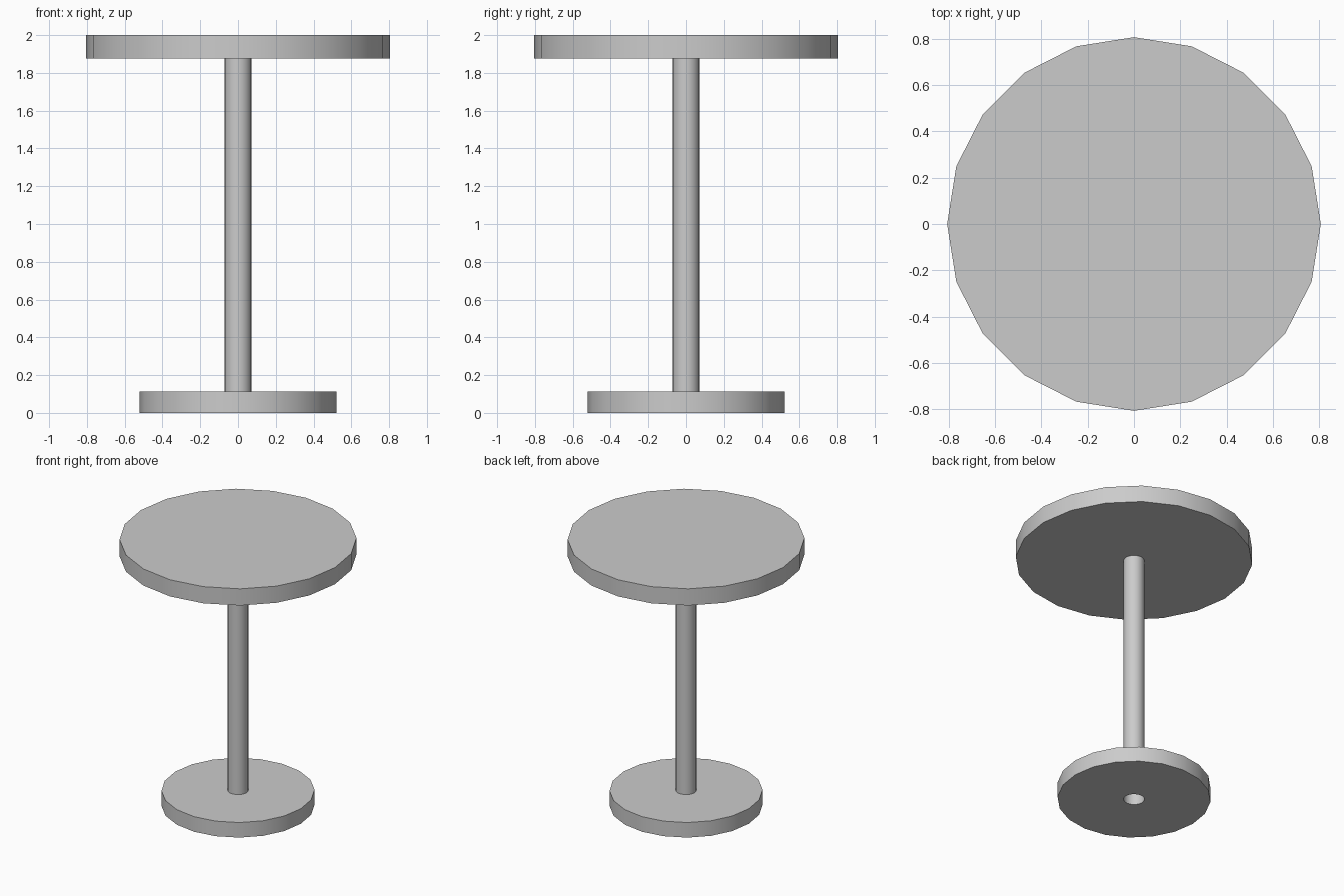
import bpy, bmesh, math

if "Cube" in bpy.data.objects:
    bpy.data.objects.remove(bpy.data.objects["Cube"])

SIDES = 20


def lathe(name, profile, closed=False):
    """Spin (radius, z) points round the z axis; radius 0 becomes a cap centre."""
    bm = bmesh.new()
    rings = []
    for r, z in profile:
        if r == 0:
            rings.append([bm.verts.new((0, 0, z))] * SIDES)
        else:
            rings.append([bm.verts.new((r * math.cos(2 * math.pi * i / SIDES),
                                        r * math.sin(2 * math.pi * i / SIDES), z))
                          for i in range(SIDES)])
    pairs = list(zip(rings, rings[1:]))
    if closed:
        pairs.append((rings[-1], rings[0]))
    for a, b in pairs:
        for i in range(SIDES):
            j = (i + 1) % SIDES
            corners = list(dict.fromkeys((a[i], a[j], b[j], b[i])))
            bm.faces.new(corners)
    mesh = bpy.data.meshes.new(name)
    bm.to_mesh(mesh)
    bm.free()
    obj = bpy.data.objects.new(name, mesh)
    bpy.context.collection.objects.link(obj)
    bpy.ops.object.select_all(action='DESELECT')
    obj.select_set(True)
    bpy.context.view_layer.objects.active = obj
    bpy.ops.object.shade_smooth_by_angle(angle=math.radians(30))
    return obj


# Round table top
lathe("table_top", [(0, 1.875), (0.806, 1.875), (0.806, 2.0), (0, 2.0)])

# Pole: hollow tube, open at the floor
lathe("pole", [(0.071, 0.0), (0.071, 1.875)])

# Foot disc with the pole's bore left open underneath
lathe("base", [(0.071, 0.0), (0.521, 0.0), (0.521, 0.113), (0.071, 0.113)])
